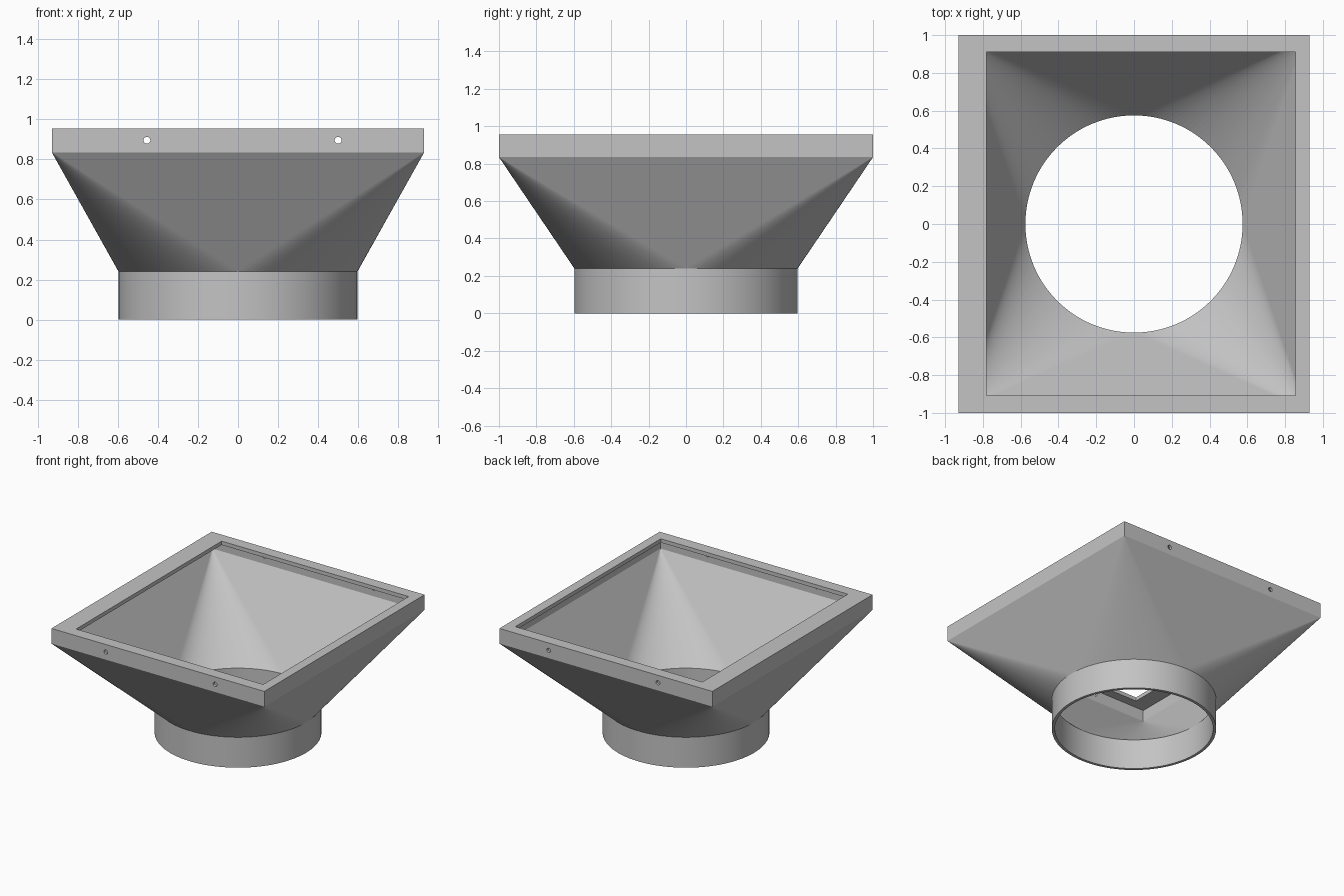
import bpy, bmesh
from math import cos, sin, pi, radians

cube = bpy.data.objects.get("Cube")
if cube:
    bpy.data.objects.remove(cube)

SEG = 128                        # divisible by 4
R_OUT, R_IN = 0.597, 0.575
Z_COLLAR, Z_RIM, Z_LIP, Z_TOP = 0.24, 0.835, 0.925, 0.955
X, Y, WALL = 0.93, 1.0, 0.02

grey = bpy.data.materials.new("plain grey")
grey.use_nodes = True
colour = (0.55, 0.55, 0.55, 1)
grey.diffuse_color = colour
grey.node_tree.nodes["Principled BSDF"].inputs["Base Color"].default_value = colour


def finish(bm, name):
    bmesh.ops.recalc_face_normals(bm, faces=bm.faces)
    mesh = bpy.data.meshes.new(name)
    bm.to_mesh(mesh)
    bm.free()
    mesh.materials.append(grey)
    obj = bpy.data.objects.new(name, mesh)
    bpy.context.collection.objects.link(obj)
    return obj


def circle(bm, r, z):
    return [bm.verts.new((r * cos(2 * pi * i / SEG), r * sin(2 * pi * i / SEG), z))
            for i in range(SEG)]


def rect(bm, x0, x1, y0, y1, z):
    # corners in the order of the four circle quadrants
    return [bm.verts.new((x, y, z)) for x, y in ((x1, y1), (x0, y1), (x0, y0), (x1, y0))]


def bridge(bm, a, b):
    n = len(a)
    for i in range(n):
        j = (i + 1) % n
        bm.faces.new((a[i], a[j], b[j], b[i]))


def loft(bm, ring, corners):
    # a cone fan at each corner, a flat triangle on each side
    q = SEG // 4
    for k in range(4):
        for i in range(k * q, (k + 1) * q):
            bm.faces.new((ring[i], ring[(i + 1) % SEG], corners[k]))
        bm.faces.new((ring[((k + 1) * q) % SEG], corners[(k + 1) % 4], corners[k]))


# Round collar
bm = bmesh.new()
rings = [circle(bm, r, z) for r, z in ((R_OUT, 0), (R_OUT, Z_COLLAR), (R_IN, Z_COLLAR), (R_IN, 0))]
for i in range(4):
    bridge(bm, rings[i], rings[(i + 1) % 4])
collar = finish(bm, "collar")
bpy.context.view_layer.objects.active = collar
collar.select_set(True)
bpy.ops.object.shade_smooth_by_angle(angle=radians(30))
collar.select_set(False)

# Rectangle-to-round funnel, thin walled
bm = bmesh.new()
outer, inner = circle(bm, R_OUT, Z_COLLAR), circle(bm, R_IN, Z_COLLAR)
xi, yi = X - WALL, Y - WALL
top_out = rect(bm, -X, X, -Y, Y, Z_RIM)
top_in = rect(bm, -xi, xi, -yi, yi, Z_RIM)
loft(bm, outer, top_out)
loft(bm, inner, top_in)
bridge(bm, outer, inner)
bridge(bm, top_out, top_in)
finish(bm, "funnel")

# Rim: thin upright walls with an off-centre lip on top
bm = bmesh.new()
lip = (-0.78, 0.855, -0.907, 0.91)
loops = [rect(bm, -X, X, -Y, Y, Z_RIM), rect(bm, -X, X, -Y, Y, Z_TOP),
         rect(bm, *lip, Z_TOP), rect(bm, *lip, Z_LIP),
         rect(bm, -xi, xi, -yi, yi, Z_LIP), rect(bm, -xi, xi, -yi, yi, Z_RIM)]
for i in range(len(loops)):
    bridge(bm, loops[i], loops[(i + 1) % len(loops)])
rim = finish(bm, "rim")

# Screw holes through the front and back walls
for x in (-0.455, 0.5):
    bpy.ops.mesh.primitive_cylinder_add(vertices=24, radius=0.017, depth=2.4,
                                        location=(x, 0, 0.896), rotation=(pi / 2, 0, 0))
    cutter = bpy.context.object
    cutter.name = "hole_cutter"
    cutter.data.materials.append(grey)
    cutter.hide_render = True
    cutter.hide_set(True)
    cut = rim.modifiers.new("screw hole", 'BOOLEAN')
    cut.operation, cut.solver, cut.object = 'DIFFERENCE', 'EXACT', cutter
